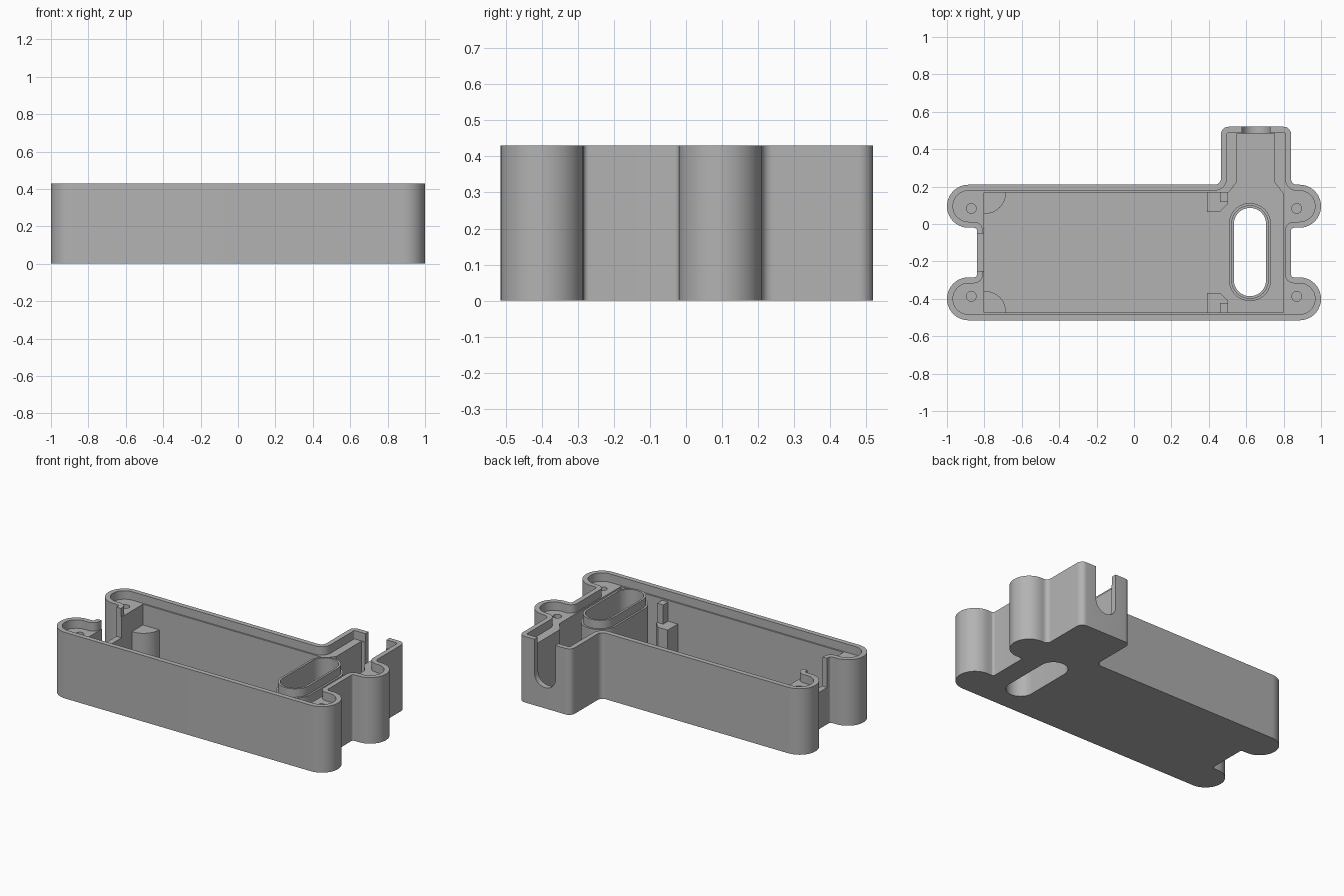
import bpy, bmesh, math
from mathutils import Vector

cube = bpy.data.objects.get("Cube")
if cube:
    bpy.data.objects.remove(cube)

H, LEDGE, FLOOR, BOARD = 0.43, 0.375, 0.03, 0.24
MID_Y = -0.152          # mirror line of the main body
TUBE = (0.62, -0.15)    # centre of the oval opening

grey = bpy.data.materials.new("plain grey")
grey.use_nodes = True
grey.diffuse_color = (0.45, 0.45, 0.45, 1)
grey.node_tree.nodes["Principled BSDF"].inputs["Base Color"].default_value = grey.diffuse_color


def rounded(corners, inset=0.0, steps=10):
    """Counter-clockwise (x, y, radius) corners, inset and then filleted."""
    out, n = [], len(corners)
    for i in range(n):
        p, c, q = (Vector(corners[(i + k) % n][:2]) for k in (-1, 0, 1))
        a, b = (c - p).normalized(), (q - c).normalized()
        na, nb = Vector((-a.y, a.x)), Vector((-b.y, b.x))
        c = c + (na + nb) * inset / (1 + na.dot(nb))
        r = corners[i][2]
        if r == 0:
            out.append(c)
            continue
        side = 1 if a.x * b.y - a.y * b.x > 0 else -1
        r -= side * inset
        turn = a.angle(b)
        start = c - a * r * math.tan(turn / 2)
        centre = start + na * side * r
        base = math.atan2(-na.y * side, -na.x * side)
        for k in range(steps + 1):
            t = base + side * turn * k / steps
            out.append(centre + r * Vector((math.cos(t), math.sin(t))))
    return out


def box(x0, y0, x1, y1, r=0.0):
    return [(x0, y0, r), (x1, y0, r), (x1, y1, r), (x0, y1, r)]


def finish(bm, name):
    bmesh.ops.remove_doubles(bm, verts=bm.verts, dist=1e-5)
    bmesh.ops.recalc_face_normals(bm, faces=bm.faces)
    me = bpy.data.meshes.new(name)
    bm.to_mesh(me)
    bm.free()
    me.materials.append(grey)
    ob = bpy.data.objects.new(name, me)
    bpy.context.collection.objects.link(ob)
    return ob


def prism(name, pts, z0, z1, place=lambda x, y, z: (x, y, z)):
    bm = bmesh.new()
    low = [bm.verts.new(place(p.x, p.y, z0)) for p in pts]
    high = [bm.verts.new(place(p.x, p.y, z1)) for p in pts]
    bm.faces.new(low[::-1])
    bm.faces.new(high)
    for i in range(len(pts)):
        j = (i + 1) % len(pts)
        bm.faces.new((low[i], low[j], high[j], high[i]))
    return finish(bm, name)


def cut(target, cutter):
    cutter.hide_render = True
    mod = target.modifiers.new("cut", 'BOOLEAN')
    mod.operation, mod.solver, mod.object = 'DIFFERENCE', 'EXACT', cutter
    bpy.ops.object.select_all(action='DESELECT')
    bpy.context.view_layer.objects.active = target
    target.select_set(True)
    bpy.ops.object.modifier_apply(modifier=mod.name)
    bpy.data.objects.remove(cutter)


def stadium(r, half_length=0.15):
    x, y = TUBE
    e = r - 1e-4
    return rounded(box(x - r, y - half_length - r, x + r, y + half_length + r, e), steps=14)


# Outer outline: long body, four screw lobes and the cable neck
L = 0.1149
outline = [
    (-1, -.515, L), (1, -.515, L), (1, -.285, L), (.84, -.285, .015),
    (.84, -.02, .015), (1, -.02, L), (1, .21, L), (.84, .21, .03),
    (.84, .52, .04), (.465, .52, .04), (.465, .21, .035), (-1, .21, L),
    (-1, -.02, L), (-.84, -.02, .015), (-.84, -.285, .015), (-1, -.285, L)]
shell = prism("case_shell", rounded(outline), 0, H)

# Stepped rim, then the main cavity
cut(shell, prism("rim_cutter", rounded(outline, 0.032), LEDGE, H + .1))
cavity = [(-.803, -.473, 0), (.8, -.473, 0), (.8, .16, 0), (.75, .225, 0),
          (.75, .483, 0), (.55, .483, 0), (.55, .225, 0), (.505, .168, 0),
          (-.803, .168, 0)]
cut(shell, prism("cavity_cutter", rounded(cavity), FLOOR, H + .1))

# Oval opening through the floor
cut(shell, prism("oval_cutter", stadium(.086), -.1, .1))

# Round-bottomed cable slot in the neck
slot = [(.577, .135, .0745), (.727, .135, .0745), (.727, .6, 0), (.577, .6, 0)]
cut(shell, prism("slot_cutter", rounded(slot), .46, .56, lambda x, z, y: (x, y, z)))

# Connector window in the end wall
cut(shell, prism("window_cutter", rounded(box(-.9, -.252, -.78, -.052)), BOARD, H + .1))

# Screw holes
for x in (-.87, .87):
    for y in (.083, -.387):
        r = .026
        cut(shell, prism("screw_cutter", rounded(box(x - r, y - r, x + r, y + r, r - 1e-4), steps=6),
                         .12, H + .1))

# Oval tube with a narrower top collar, lofted from stadium rings
bm = bmesh.new()
rings = []
for r, z in ((.086, FLOOR - .01), (.112, FLOOR - .01), (.112, LEDGE), (.1, LEDGE), (.1, H), (.086, H)):
    rings.append([bm.verts.new((p.x, p.y, z)) for p in stadium(r)])
for a, b in zip(rings, rings[1:] + rings[:1]):
    for i in range(len(a)):
        j = (i + 1) % len(a)
        bm.faces.new((a[i], a[j], b[j], b[i]))
parts = [shell, finish(bm, "oval_tube")]

# Board supports, mirrored about the body's middle line
supports = {
    "corner_boss": ([(-.81, .055, 0), (-.685, .055, .11), (-.685, .175, 0), (-.81, .175, 0)], BOARD),
    "board_block": ([(.39, .065, 0), (.46, .065, 0), (.503, .108, 0), (.503, .175, 0), (.39, .175, 0)], BOARD),
    "board_stop": (box(.46, .118, .503, .175), LEDGE - .01),
}
for name, (pts, top) in supports.items():
    parts.append(prism("back_" + name, rounded(pts), FLOOR - .01, top))
    flipped = [(x, 2 * MID_Y - y, r) for x, y, r in reversed(pts)]
    parts.append(prism("front_" + name, rounded(flipped), FLOOR - .01, top))

# Smooth rounded walls, keep edges sharp
bpy.ops.object.select_all(action='DESELECT')
for ob in parts:
    ob.select_set(True)
bpy.context.view_layer.objects.active = shell
bpy.ops.object.shade_smooth_by_angle(angle=math.radians(30))
